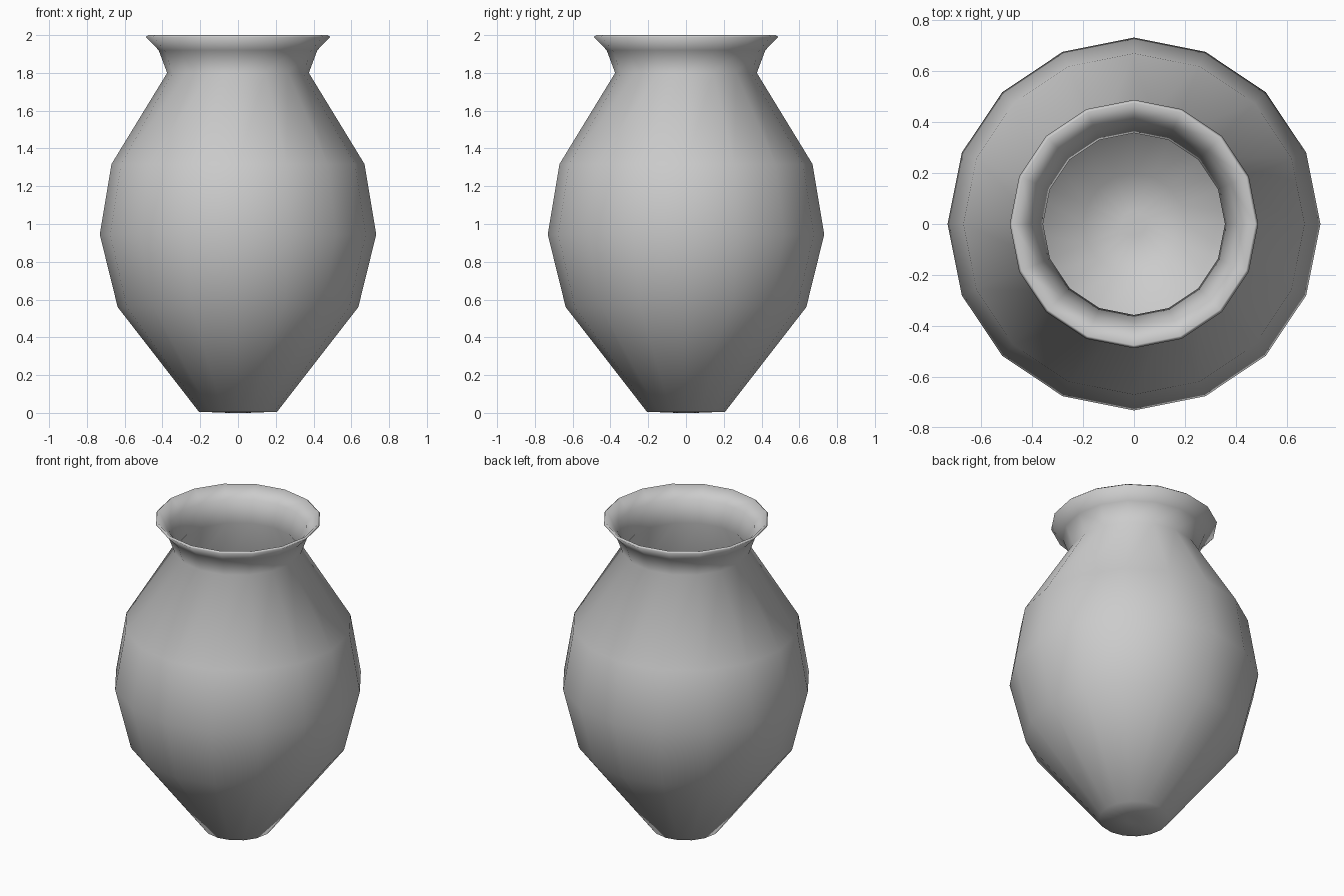
import bpy, bmesh, math

if "Cube" in bpy.data.objects:
    bpy.data.objects.remove(bpy.data.objects["Cube"])

SIDES = 16

# Profile (radius, height): foot, outer wall, lip, then inner wall down to the floor
profile = [
    (0.05, 0.0), (0.207, 0.006), (0.637, 0.56), (0.732, 0.945), (0.67, 1.317),
    (0.375, 1.80), (0.42, 1.92), (0.488, 1.99),
    (0.476, 2.0), (0.407, 1.93), (0.357, 1.80), (0.654, 1.312),
    (0.715, 0.945), (0.622, 0.567), (0.199, 0.022), (0.05, 0.017),
]

bm = bmesh.new()
rings = []
for r, z in profile:
    rings.append([bm.verts.new((r * math.cos(2 * math.pi * i / SIDES),
                                r * math.sin(2 * math.pi * i / SIDES), z))
                  for i in range(SIDES)])

# Wall bands between neighbouring rings
for a, b in zip(rings, rings[1:]):
    for i in range(SIDES):
        j = (i + 1) % SIDES
        bm.faces.new((a[i], a[j], b[j], b[i]))

# Underside and inner floor caps
bm.faces.new(rings[0][::-1])
bm.faces.new(rings[-1])
bmesh.ops.recalc_face_normals(bm, faces=bm.faces[:])
for f in bm.faces:
    f.smooth = True

mesh = bpy.data.meshes.new("vase")
bm.to_mesh(mesh)
bm.free()
vase = bpy.data.objects.new("vase", mesh)
bpy.context.collection.objects.link(vase)
